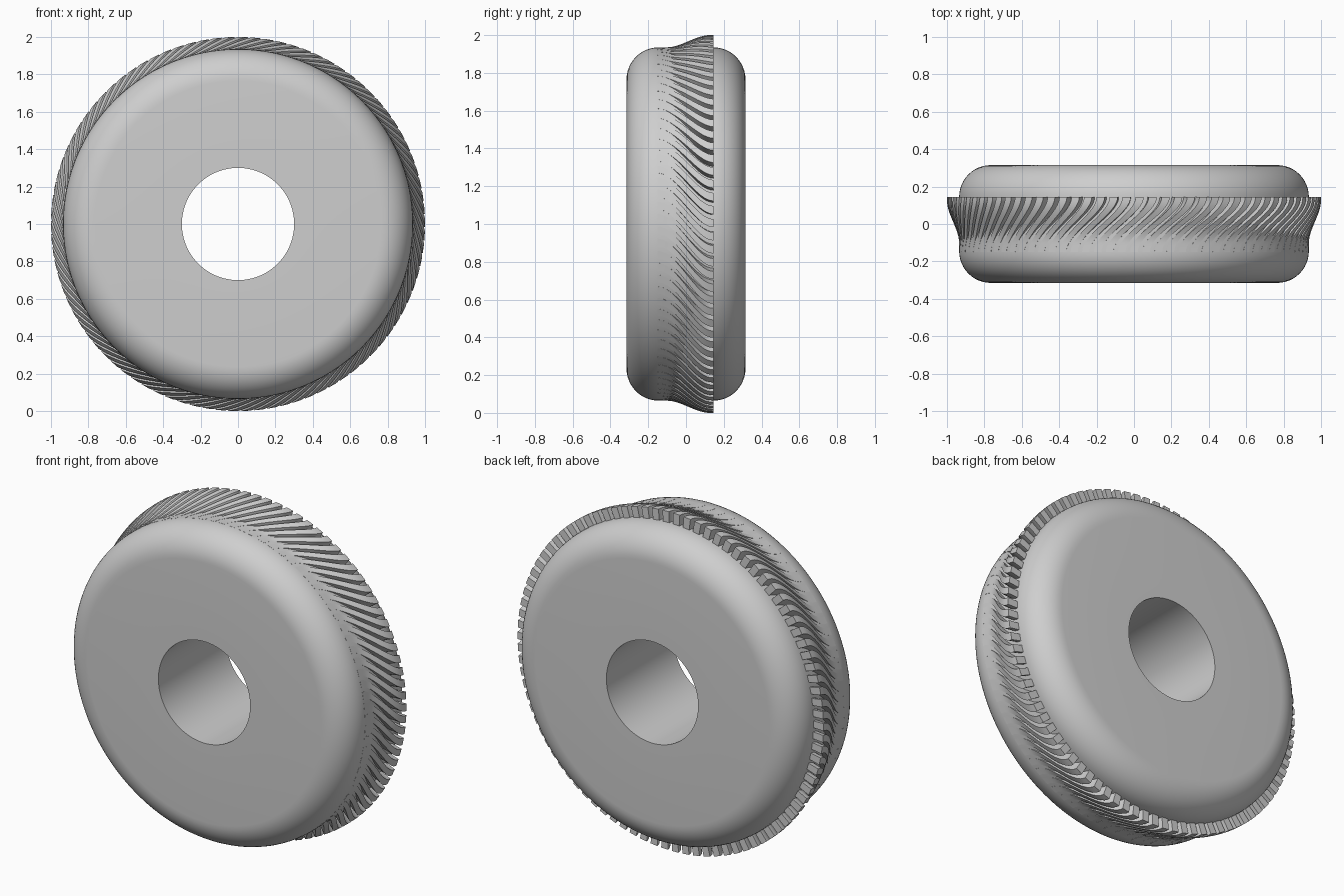
import bpy, bmesh, math

if "Cube" in bpy.data.objects:
    bpy.data.objects.remove(bpy.data.objects["Cube"])

SEGS = 160          # roundness of the wheel
TEETH = 90          # ridges around the rim
STEPS = 18          # slices along each ridge
Y0, Y1 = -0.15, 0.145

grey = bpy.data.materials.new("plain grey")
grey.diffuse_color = (0.62, 0.62, 0.62, 1)
grey.use_nodes = True
grey.node_tree.nodes["Principled BSDF"].inputs["Base Color"].default_value = grey.diffuse_color


def polar(r, a, y):
    return (r * math.cos(a), y, 1 + r * math.sin(a))


def smooth(a, b, v):
    t = min(max((v - a) / (b - a), 0), 1)
    return t * t * (3 - 2 * t)


def finish(name, bm, angle):
    bmesh.ops.recalc_face_normals(bm, faces=bm.faces)
    me = bpy.data.meshes.new(name)
    bm.to_mesh(me)
    bm.free()
    me.materials.append(grey)
    ob = bpy.data.objects.new(name, me)
    bpy.context.collection.objects.link(ob)
    bpy.ops.object.select_all(action='DESELECT')
    ob.select_set(True)
    bpy.context.view_layer.objects.active = ob
    bpy.ops.object.shade_smooth_by_angle(angle=math.radians(angle))


# Wheel body: rounded closed profile turned around the y axis
W, R, HOLE, C = 0.315, 0.935, 0.30, 0.17
profile = [(HOLE, -W)]
for k in range(13):
    a = math.radians(7.5 * k)
    profile.append((R - C + C * math.sin(a), -W + C - C * math.cos(a)))
profile += [(r, -y) for r, y in reversed(profile)]

bm = bmesh.new()
rings = [[bm.verts.new(polar(r, 2 * math.pi * i / SEGS, y)) for r, y in profile]
         for i in range(SEGS)]
n = len(profile)
for i in range(SEGS):
    p, q = rings[i], rings[(i + 1) % SEGS]
    for j in range(n):
        k = (j + 1) % n
        bm.faces.new((p[j], p[k], q[k], q[j]))
finish("wheel_body", bm, 30)

# Swept ridges: four-sided bars that swing round and rise towards the back
bm = bmesh.new()
pitch = 2 * math.pi / TEETH
half = pitch * 0.31
for i in range(TEETH):
    slices = []
    for s in range(STEPS + 1):
        y = Y0 + (Y1 - Y0) * s / STEPS
        a = math.pi / 2 + i * pitch - 0.24 * smooth(Y0, Y1, y)
        r = 0.9355 + 0.0645 * smooth(-0.10, 0.125, y)
        slices.append([bm.verts.new(polar(rr, a + d, y)) for rr, d in
                       ((0.90, -half), (r, -half), (r, half), (0.90, half))])
    for p, q in zip(slices, slices[1:]):
        for j in range(4):
            k = (j + 1) % 4
            bm.faces.new((p[j], p[k], q[k], q[j]))
    bm.faces.new(slices[0])
    bm.faces.new(slices[-1])
finish("rim_ridges", bm, 40)
